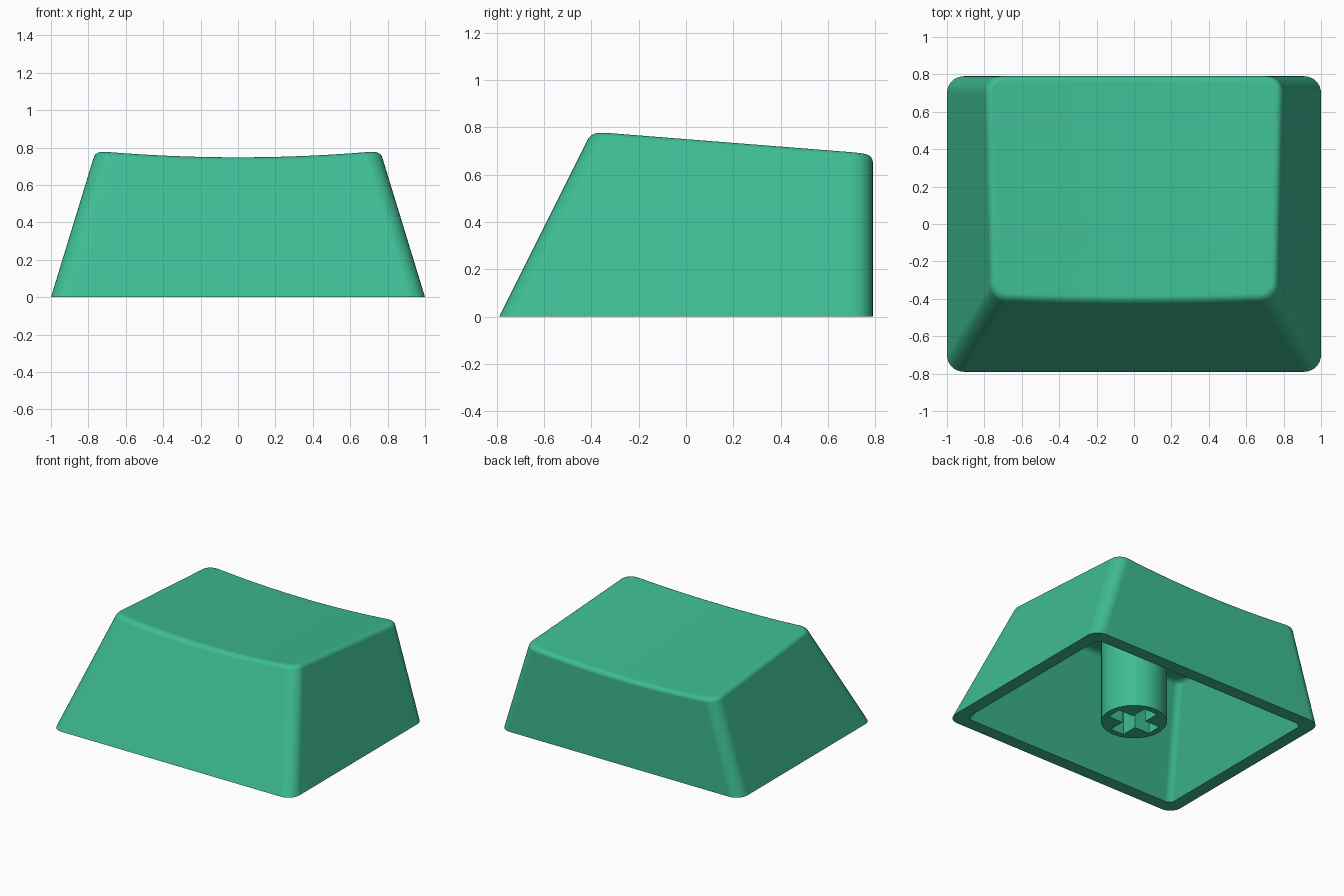
import bpy
import bmesh
import math

if "Cube" in bpy.data.objects:
    bpy.data.objects.remove(bpy.data.objects["Cube"], do_unlink=True)

WALL, ROOF = 0.095, 0.05      # side wall and roof thickness
CORNER, FILLET = 0.09, 0.03   # vertical corner and top edge radii

green = bpy.data.materials.new("sea green")
green.use_nodes = True
colour = (0.048, 0.503, 0.292, 1)
green.diffuse_color = colour
green.node_tree.nodes["Principled BSDF"].inputs["Base Color"].default_value = colour


def top_height(x, y):
    """Tilted top, dished across its width."""
    return 0.785 - 0.081 * (y + 0.4) - 0.036 * (1 - (x / 0.765) ** 2)


def outline_params():
    """Rounded rectangle as corner-centre fractions plus an outward direction."""
    corners = [(1, 1), (-1, 1), (-1, -1), (1, -1)]
    params = []
    for k, (cx, cy) in enumerate(corners):
        for i in range(9):
            a = math.pi / 2 * (k + i / 8)
            params.append((cx, cy, math.cos(a), math.sin(a)))
        nx, ny = corners[(k + 1) % 4]
        a = math.pi / 2 * (k + 1)
        steps = 20 if k % 2 == 0 else 6
        for i in range(1, steps):
            f = i / steps
            params.append((cx + (nx - cx) * f, cy + (ny - cy) * f,
                           math.cos(a), math.sin(a)))
    return params


PARAMS = outline_params()


def point(param, z, inset):
    """Point on the leaning walls at a height, moved inwards by the inset."""
    cx, cy, ox, oy = param
    r = max(CORNER - inset, 0.045)
    hx = 1 - 0.306 * z - inset - r
    y0, y1 = -0.79 + 0.5 * z + inset + r, 0.79 - inset - r
    return (cx * hx + ox * r, (y0 + y1) / 2 + cy * (y1 - y0) / 2 + oy * r, z)


def base_ring(inset):
    return [point(p, 0, inset) for p in PARAMS]


def upper_ring(inset, drop):
    """Ring where the walls meet the top surface lowered by the drop."""
    ring = []
    for p in PARAMS:
        z = 0.7
        for _ in range(8):
            x, y, _z = point(p, z, inset)
            z = top_height(x, y) - drop
        ring.append(point(p, z, inset))
    return ring


def scaled_ring(ring, f, drop):
    out = []
    for x, y, _z in ring:
        x, y = x * f, 0.2 + (y - 0.2) * f
        out.append((x, y, top_height(x, y) - drop))
    return out


def skin(inset, drop):
    """Rings from the base up over the rounded edge to the middle of the top."""
    rings = [base_ring(inset)]
    for i in range(7):
        a = math.pi / 2 * i / 6
        rings.append(upper_ring(inset + FILLET * (1 - math.cos(a)),
                                drop + FILLET * (1 - math.sin(a))))
    edge = rings[-1]
    rings += [scaled_ring(edge, f, drop) for f in (0.97, 0.75, 0.5, 0.25, 0.05)]
    return rings


def finish(bm, name):
    bmesh.ops.recalc_face_normals(bm, faces=bm.faces)
    mesh = bpy.data.meshes.new(name)
    bm.to_mesh(mesh)
    bm.free()
    mesh.materials.append(green)
    obj = bpy.data.objects.new(name, mesh)
    bpy.context.collection.objects.link(obj)
    bpy.ops.object.select_all(action='DESELECT')
    obj.select_set(True)
    bpy.context.view_layer.objects.active = obj
    bpy.ops.object.shade_smooth_by_angle(angle=math.radians(35))
    weighted = obj.modifiers.new("even_shading", 'WEIGHTED_NORMAL')
    weighted.keep_sharp = True
    return obj


def bridge(bm, a, b):
    n = len(a)
    for i in range(n):
        j = (i + 1) % n
        bm.faces.new((a[i], a[j], b[j], b[i]))


# Hollow cap: outer skin, bottom rim and inner skin in one closed shell
bm = bmesh.new()
rings = skin(0, 0)[::-1] + skin(WALL, ROOF)
loops = [[bm.verts.new(co) for co in ring] for ring in rings]
for a, b in zip(loops, loops[1:]):
    bridge(bm, a, b)
bm.faces.new(loops[0])
bm.faces.new(loops[-1])
finish(bm, "key_cap_shell")

# Round stem with a cross-shaped socket
RADIUS, ARM, HALF, DEPTH, STEM_TOP = 0.224, 0.178, 0.055, 0.36, 0.69
bm = bmesh.new()
circle = [(RADIUS * math.cos(math.tau * i / 48), RADIUS * math.sin(math.tau * i / 48))
          for i in range(48)]
cross = []
for k in range(4):
    c, s = round(math.cos(k * math.pi / 2)), round(math.sin(k * math.pi / 2))
    for x, y in ((ARM, -HALF), (ARM, HALF), (HALF, HALF)):
        cross.append((x * c - y * s, x * s + y * c))


def loop(points, z):
    return [bm.verts.new((x, y, z)) for x, y in points]


outer_low, outer_high = loop(circle, 0), loop(circle, STEM_TOP)
socket_low, socket_high = loop(cross, 0), loop(cross, DEPTH)
bridge(bm, outer_low, outer_high)
bridge(bm, socket_low, socket_high)
bm.faces.new(outer_high)
bm.faces.new(socket_high)
open_edges = [e for e in bm.edges if e.is_boundary]
bmesh.ops.triangle_fill(bm, use_beauty=True, use_dissolve=False,
                        edges=open_edges, normal=(0, 0, -1))
finish(bm, "stem")
